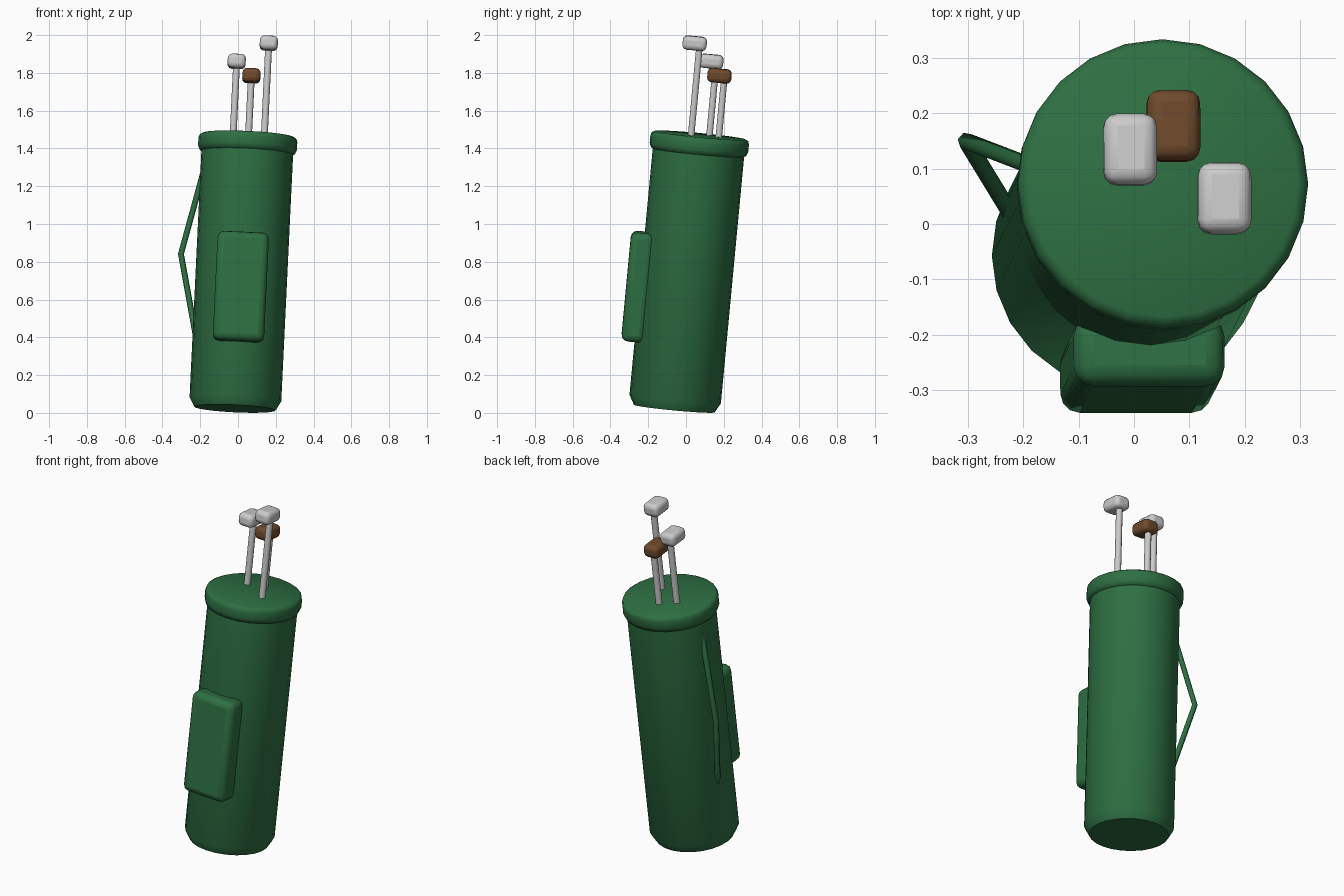
import bpy, bmesh
from math import radians, cos, sin, pi
from mathutils import Matrix, Vector, Euler

if "Cube" in bpy.data.objects:
    bpy.data.objects.remove(bpy.data.objects["Cube"])

# Leaning frame shared by every part: local z runs along the bag
ROT = Euler((-0.094, 0.048, 0)).to_matrix().to_4x4()
BASE = Matrix.Translation((-0.016, -0.062, 0.023)) @ ROT


def material(name, rgb):
    m = bpy.data.materials.new(name)
    m.diffuse_color = (*rgb, 1)
    m.use_nodes = True
    m.node_tree.nodes["Principled BSDF"].inputs["Base Color"].default_value = m.diffuse_color
    return m


GREEN = material("green_fabric", (0.027, 0.16, 0.055))
BROWN = material("brown_wood", (0.16, 0.068, 0.025))


def add_object(name, bm, matrix, mat=None, bevel=0, angle=35):
    bmesh.ops.recalc_face_normals(bm, faces=bm.faces)
    mesh = bpy.data.meshes.new(name)
    bm.to_mesh(mesh)
    bm.free()
    ob = bpy.data.objects.new(name, mesh)
    bpy.context.collection.objects.link(ob)
    ob.matrix_world = matrix
    if mat:
        mesh.materials.append(mat)
    if bevel:
        mod = ob.modifiers.new("bevel", 'BEVEL')
        mod.width, mod.segments = bevel, 3
    bpy.ops.object.select_all(action='DESELECT')
    ob.select_set(True)
    bpy.context.view_layer.objects.active = ob
    bpy.ops.object.shade_smooth_by_angle(angle=radians(angle))
    return ob


def lathe(profile, sides):
    bm = bmesh.new()
    rings = [[bm.verts.new((r * cos(2 * pi * i / sides), r * sin(2 * pi * i / sides), z))
              for i in range(sides)] for r, z in profile]
    for a, b in zip(rings, rings[1:]):
        for i in range(sides):
            j = (i + 1) % sides
            bm.faces.new((a[i], a[j], b[j], b[i]))
    bm.faces.new(rings[0][::-1])
    bm.faces.new(rings[-1])
    return bm


def box(size):
    bm = bmesh.new()
    bmesh.ops.create_cube(bm, size=1)
    bmesh.ops.scale(bm, vec=size, verts=bm.verts)
    return bm


# Bag body with chamfered foot
add_object("bag_body", lathe([(0.215, 0), (0.243, 0.05), (0.243, 1.4)], 24), BASE, GREEN)

# Rounded collar and flat top
add_object("bag_collar", lathe([(0.235, 1.36), (0.253, 1.367), (0.262, 1.39), (0.262, 1.43),
                                (0.257, 1.447), (0.243, 1.455)], 24), BASE, GREEN, angle=60)

# Front pocket
add_object("front_pocket", box((0.272, 0.125, 0.58)),
           BASE @ Matrix.Translation((0, -0.252, 0.625)), GREEN, 0.035, 50)

# Side carrying strap
curve = bpy.data.curves.new("side_strap", 'CURVE')
curve.dimensions = '3D'
curve.bevel_depth, curve.bevel_resolution, curve.use_fill_caps = 0.016, 1, True
spline = curve.splines.new('POLY')
path = [(-0.212, 0.035, 1.32), (-0.325, 0.135, 0.82), (-0.212, 0.035, 0.32)]
spline.points.add(len(path) - 1)
for p, co in zip(spline.points, path):
    p.co = (*co, 1)
curve.materials.append(GREEN)
strap = bpy.data.objects.new("side_strap", curve)
bpy.context.collection.objects.link(strap)
strap.matrix_world = BASE

# Clubs: rounded head on a shaft that drops into the bag
clubs = [("left_club", (-0.007, 0.134, 1.861), None),
         ("middle_club", (0.071, 0.177, 1.785), BROWN),
         ("right_club", (0.163, 0.046, 1.957), None)]
for name, centre, mat in clubs:
    frame = Matrix.Translation(Vector(centre)) @ ROT
    add_object(name + "_head", box((0.096, 0.128, 0.074)), frame, mat, 0.024, 50)
    add_object(name + "_shaft", lathe([(0.018, 1.3 - centre[2]), (0.018, 0)], 10),
               frame @ Matrix.Translation((0, 0.027, 0)), angle=50)
